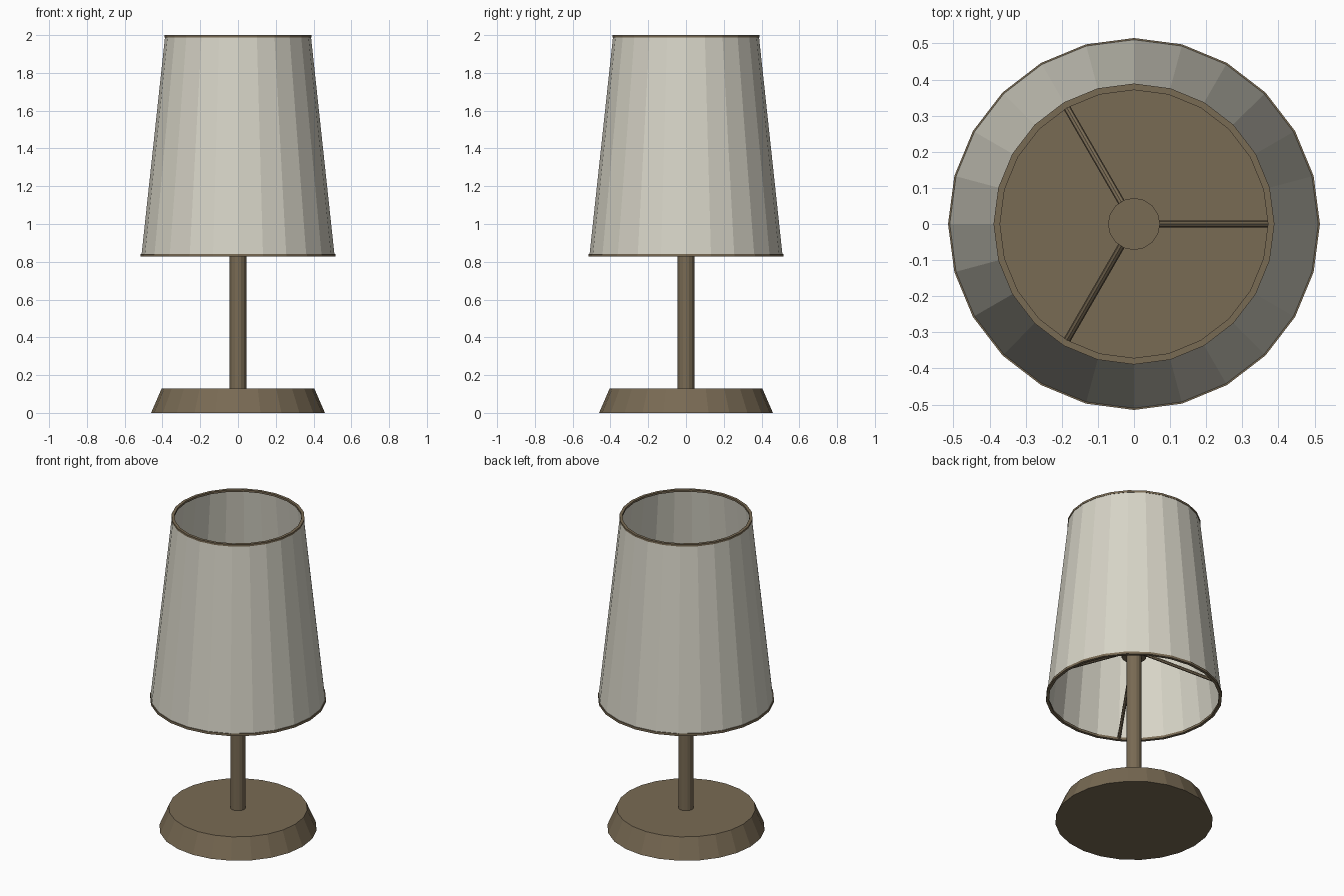
import bpy, bmesh, math
from mathutils import Vector

cube = bpy.data.objects.get("Cube")
if cube:
    bpy.data.objects.remove(cube, do_unlink=True)


def material(name, rgb):
    mat = bpy.data.materials.new(name)
    mat.use_nodes = True
    mat.diffuse_color = (*rgb, 1)
    mat.node_tree.nodes["Principled BSDF"].inputs["Base Color"].default_value = (*rgb, 1)
    return mat


brown = material("bronze brown", (0.19, 0.145, 0.088))
cream = material("cream fabric", (0.68, 0.66, 0.57))


def lathe(name, profile, mat, sides=24, closed=False):
    """Turn an (r, z) profile about the z axis; an open profile gets end caps."""
    bm = bmesh.new()
    rings = []
    for r, z in profile:
        angles = [math.tau * i / sides for i in range(sides)]
        rings.append([bm.verts.new((r * math.cos(a), r * math.sin(a), z)) for a in angles])
    pairs = list(zip(rings, rings[1:]))
    if closed:
        pairs.append((rings[-1], rings[0]))
    else:
        bm.faces.new(rings[0])
        bm.faces.new(rings[-1])
    for low, high in pairs:
        for i in range(sides):
            j = (i + 1) % sides
            bm.faces.new((low[i], low[j], high[j], high[i]))
    bmesh.ops.recalc_face_normals(bm, faces=bm.faces)
    mesh = bpy.data.meshes.new(name)
    bm.to_mesh(mesh)
    bm.free()
    mesh.materials.append(mat)
    obj = bpy.data.objects.new(name, mesh)
    bpy.context.collection.objects.link(obj)
    return obj


def rod(name, start, end, radius, mat):
    """Thin straight bar between two points."""
    axis = Vector(end) - Vector(start)
    obj = lathe(name, [(radius, 0), (radius, axis.length)], mat, sides=8)
    obj.location = start
    obj.rotation_euler = axis.to_track_quat("Z", "Y").to_euler()
    return obj


# Foot, stem and the hub that carries the shade
lathe("base", [(0.46, 0), (0.405, 0.128)], brown)
lathe("stem", [(0.044, 0.12), (0.044, 1.11)], brown, sides=16)
lathe("hub", [(0.072, 1.10), (0.072, 1.13)], brown, sides=16)

# Tapered shade wall
lathe("shade", [(0.511, 0.835), (0.386, 1.995), (0.380, 1.995), (0.505, 0.835)],
      cream, closed=True)

# Trim rings at both rims
for name, r, z0, z1 in (("bottom_ring", 0.515, 0.827, 0.842),
                        ("top_ring", 0.389, 1.987, 2.0)):
    inner = r - 0.018
    lathe(name, [(r, z0), (r, z1), (inner, z1), (inner, z0)], brown, closed=True)

# Three arms sloping from the hub down to the bottom ring
for k in range(3):
    a = math.tau * k / 3
    c, s = math.cos(a), math.sin(a)
    rod(f"arm_{k + 1}", (0.06 * c, 0.06 * s, 1.11), (0.503 * c, 0.503 * s, 0.84), 0.01, brown)
